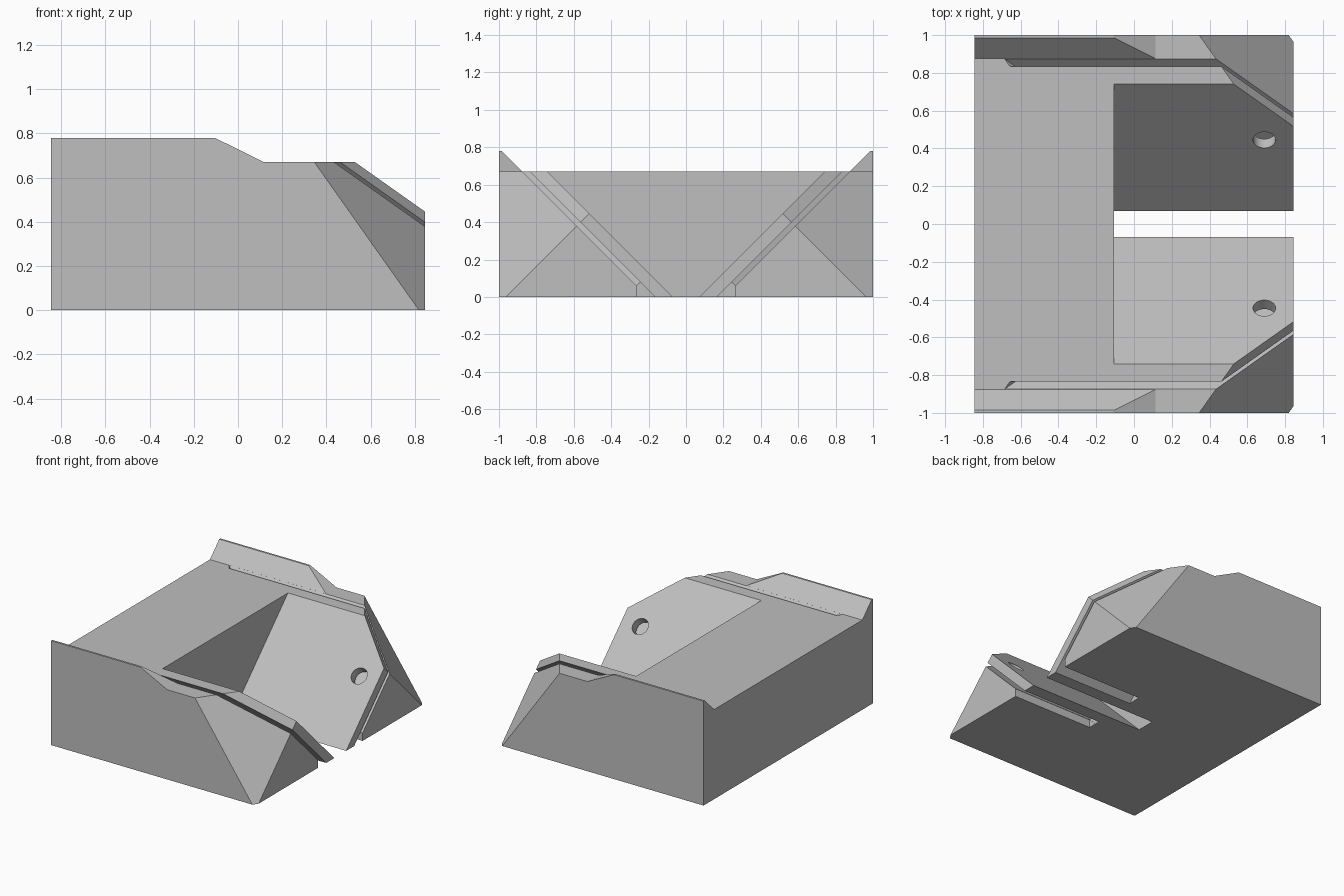
import bpy
import bmesh
from math import sin, cos, pi, sqrt
from mathutils import Vector

cube = bpy.data.objects.get("Cube")
if cube:
    bpy.data.objects.remove(cube, do_unlink=True)

grey = bpy.data.materials.new("plain grey")
grey.use_nodes = True
colour = (0.52, 0.52, 0.52, 1)
grey.diffuse_color = colour
grey.node_tree.nodes["Principled BSDF"].inputs["Base Color"].default_value = colour

X, Y, Z = Vector((1, 0, 0)), Vector((0, 1, 0)), Vector((0, 0, 1))
H = sqrt(0.5)


def prism(name, points, u, v, w, low, high):
    """Extrude a flat profile (in axes u, v) along w from low to high."""
    bm = bmesh.new()
    rings = [[bm.verts.new(u * a + v * b + w * c) for a, b in points]
             for c in (low, high)]
    bm.faces.new(rings[0])
    bm.faces.new(rings[1])
    n = len(points)
    for i in range(n):
        j = (i + 1) % n
        bm.faces.new((rings[0][i], rings[0][j], rings[1][j], rings[1][i]))
    bmesh.ops.recalc_face_normals(bm, faces=bm.faces)
    mesh = bpy.data.meshes.new(name)
    bm.to_mesh(mesh)
    bm.free()
    mesh.materials.append(grey)
    obj = bpy.data.objects.new(name, mesh)
    bpy.context.collection.objects.link(obj)
    return obj


# Block with a sloped lip along each side
half = [(1, 0), (1, 0.78), (0.985, 0.78), (0.875, 0.67)]
section = half + [(-y, z) for y, z in reversed(half)]
body = prism("v_block_body", section, Y, Z, X, -0.845, 0.845)


def cut(*args):
    cutter = prism(*args)
    cutter.hide_render = True
    mod = body.modifiers.new("cut", "BOOLEAN")
    mod.operation = "DIFFERENCE"
    mod.solver = "EXACT"
    mod.object = cutter
    bpy.ops.object.select_all(action="DESELECT")
    bpy.context.view_layer.objects.active = body
    body.select_set(True)
    bpy.ops.object.modifier_apply(modifier=mod.name)
    bpy.data.objects.remove(cutter, do_unlink=True)


# Lips ramp down to the top face
cut("lip_ramp_cutter", [(-0.105, 0.78), (0.115, 0.6702), (1, 0.6702), (1, 1), (-0.105, 1)],
    X, Z, Y, -1.2, 1.2)

# V-shaped opening with a gap through the bottom
cut("v_cutter", [(-0.07, -0.1), (0.07, -0.1), (0.07, 0), (1.07, 1), (-1.07, 1), (-0.07, 0)],
    Y, Z, X, -0.105, 1)

for side in (1, -1):
    along = Vector((0, side * H, H))     # up the sloping wall
    out = Vector((0, -side * H, H))      # away from the sloping wall

    # Narrow blade slot behind the sloping wall
    cut("slot_cutter", [(0.177, -0.3), (0.177, 0.23), (-0.993, 1.4), (1, 1.4), (1, -0.3)],
        X, along, out, -0.1446, -0.1167)

    # Wider relief at the foot of the slot
    cut("relief_cutter", [(0.135, -0.05), (0.245, 0.06), (0.265, 0.06), (0.265, -0.05)],
        Y * side, Z, X, 0.178, 1)

    # Screw hole through the wall into the slot
    circle = [(0.69 + 0.06 * cos(k * pi / 16), 0.58 + 0.06 * sin(k * pi / 16))
              for k in range(32)]
    cut("hole_cutter", circle, X, along, out, -0.13, 0.1)

    # Slanted corner
    cut("corner_cutter", [(2, -0.474), (-0.474, 2), (2, 2)], X, along, out, -2, 2)

body.select_set(True)
bpy.context.view_layer.objects.active = body
bpy.ops.object.shade_smooth_by_angle(angle=pi / 9)
